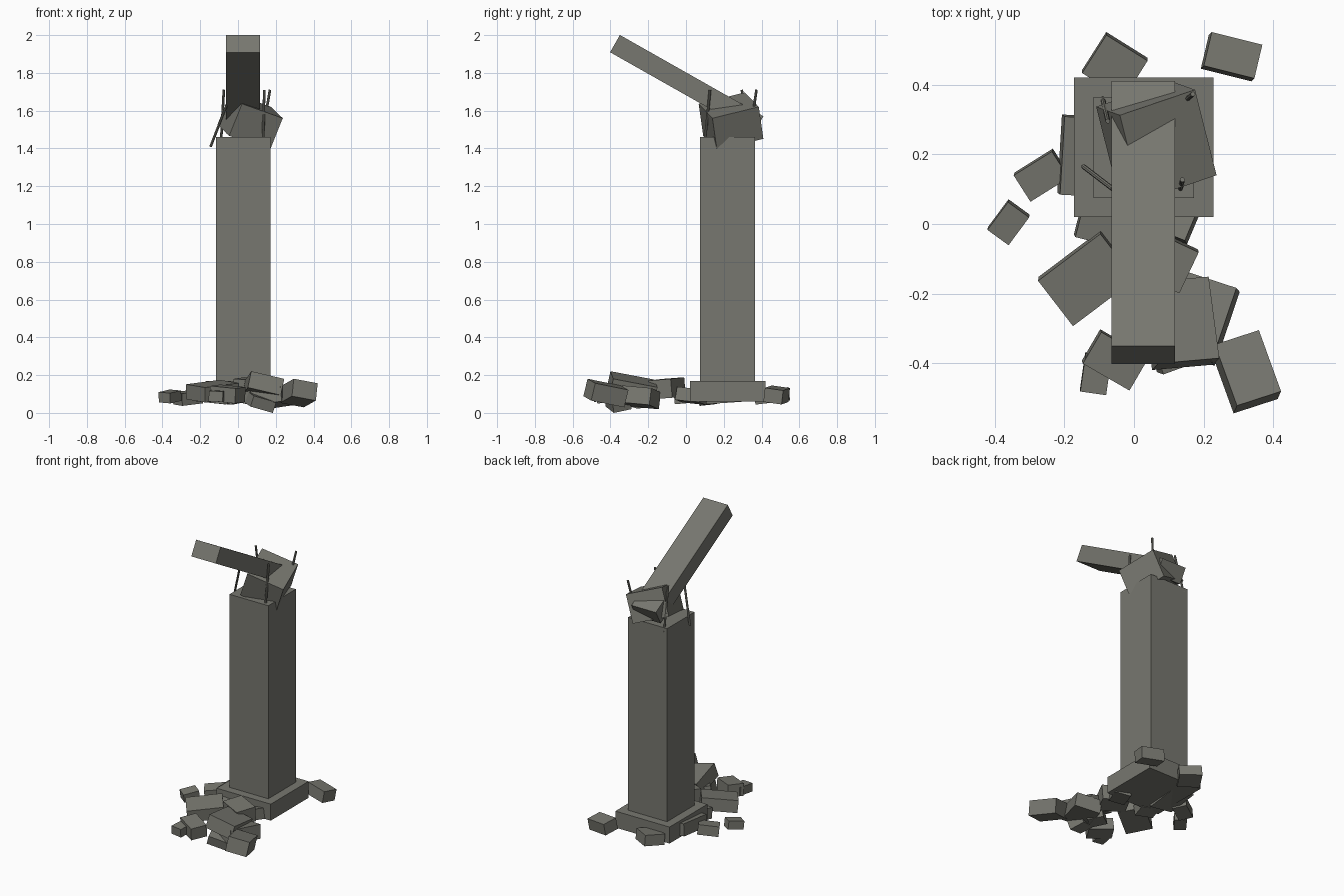
import bpy
from math import radians
from mathutils import Vector, Matrix, Euler

mat = bpy.data.materials.new("weathered concrete grey")
mat.diffuse_color = (0.185, 0.185, 0.16, 1)


def finish(ob, name):
    ob.name = name
    ob.data.materials.append(mat)
    return ob


def box(name, center, size, rot=(0, 0, 0)):
    """Box with full size and XYZ rotation in degrees."""
    bpy.ops.mesh.primitive_cube_add(size=1)
    ob = bpy.context.object
    m = Euler([radians(a) for a in rot]).to_matrix().to_4x4()
    ob.data.transform(Matrix.Translation(center) @ m @ Matrix.Diagonal((*size, 1)))
    return finish(ob, name)


def rod(name, a, b, r=0.007):
    """Thin bar between two points."""
    a, b = Vector(a), Vector(b)
    d = b - a
    bpy.ops.mesh.primitive_cylinder_add(vertices=8, radius=r, depth=d.length)
    ob = bpy.context.object
    m = d.to_track_quat('Z', 'Y').to_matrix().to_4x4()
    ob.data.transform(Matrix.Translation((a + b) / 2) @ m)
    return finish(ob, name)


# Standing pillar on its plinth
box("plinth", (0.028, 0.22, 0.115), (0.40, 0.40, 0.11))
box("pillar", (0.028, 0.22, 0.79), (0.287, 0.29, 1.34))

# Broken beam leaning out over the front
box("broken_beam", (0.0265, 0.004, 1.74), (0.181, 0.873, 0.105), (-29.5, 0, 0))

# Tilted joint block, placed by its upper right front corner and its axes
e2 = Vector((-0.238, 0.942, 0.231)).normalized()
e3 = Vector((0.364, -0.109, 0.924))
e3 = (e3 - e2 * e3.dot(e2)).normalized()
e1 = e2.cross(e3)
axes = Matrix((e1, e2, e3)).transposed()
c = Vector((0.237, 0.14, 1.56)) - e1 * 0.12 + e2 * 0.13 - e3 * 0.092
box("joint_block", c, (0.24, 0.26, 0.184),
    [a * 57.29578 for a in axes.to_euler()])

# Exposed reinforcing bars
rods = [((0.133, 0.10, 1.44), (0.139, 0.127, 1.71)),
        ((0.12, 0.33, 1.42), (0.169, 0.373, 1.71)),
        ((-0.09, 0.36, 1.43), (-0.075, 0.295, 1.71)),
        ((-0.145, 0.165, 1.41), (-0.06, 0.10, 1.63))]
for i, (a, b) in enumerate(rods):
    rod(f"reinforcing_bar_{i + 1}", a, b)

# Fallen rubble: centre, size, rotation
rubble = [
    ((-0.055, 0.455, 0.09), (0.14, 0.13, 0.07), (6, 4, -32)),
    ((0.28, 0.48, 0.095), (0.15, 0.10, 0.075), (-8, 5, -14)),
    ((-0.36, 0.005, 0.087), (0.075, 0.10, 0.055), (8, 4, -36)),
    ((-0.265, 0.14, 0.08), (0.13, 0.09, 0.065), (5, -6, 32)),
    ((-0.13, 0.195, 0.10), (0.16, 0.225, 0.08), (4, 6, -3)),
    ((-0.135, -0.155, 0.115), (0.225, 0.165, 0.08), (6, -6, 37)),
    ((0.133, -0.285, 0.135), (0.18, 0.24, 0.09), (-11, 13, 5)),
    ((0.185, -0.27, 0.085), (0.165, 0.225, 0.09), (-5, -8, -18)),
    ((0.322, -0.424, 0.105), (0.135, 0.19, 0.095), (-11, 10, 18)),
    ((-0.055, -0.39, 0.10), (0.155, 0.105, 0.08), (4, 5, -30)),
    ((-0.11, -0.43, 0.09), (0.075, 0.11, 0.055), (3, 2, -8)),
    ((0.08, -0.10, 0.13), (0.17, 0.13, 0.10), (4, 3, -25)),
    ((-0.10, 0.00, 0.09), (0.12, 0.10, 0.07), (5, 5, -14)),
    ((0.13, 0.03, 0.09), (0.10, 0.14, 0.07), (-6, -8, -22)),
    ((0.08, -0.26, 0.08), (0.14, 0.10, 0.08), (8, 10, 40)),
    ((0.12, -0.36, 0.055), (0.13, 0.10, 0.06), (12, 15, 20)),
]
for i, r in enumerate(rubble):
    box(f"rubble_{i + 1}", *r)
